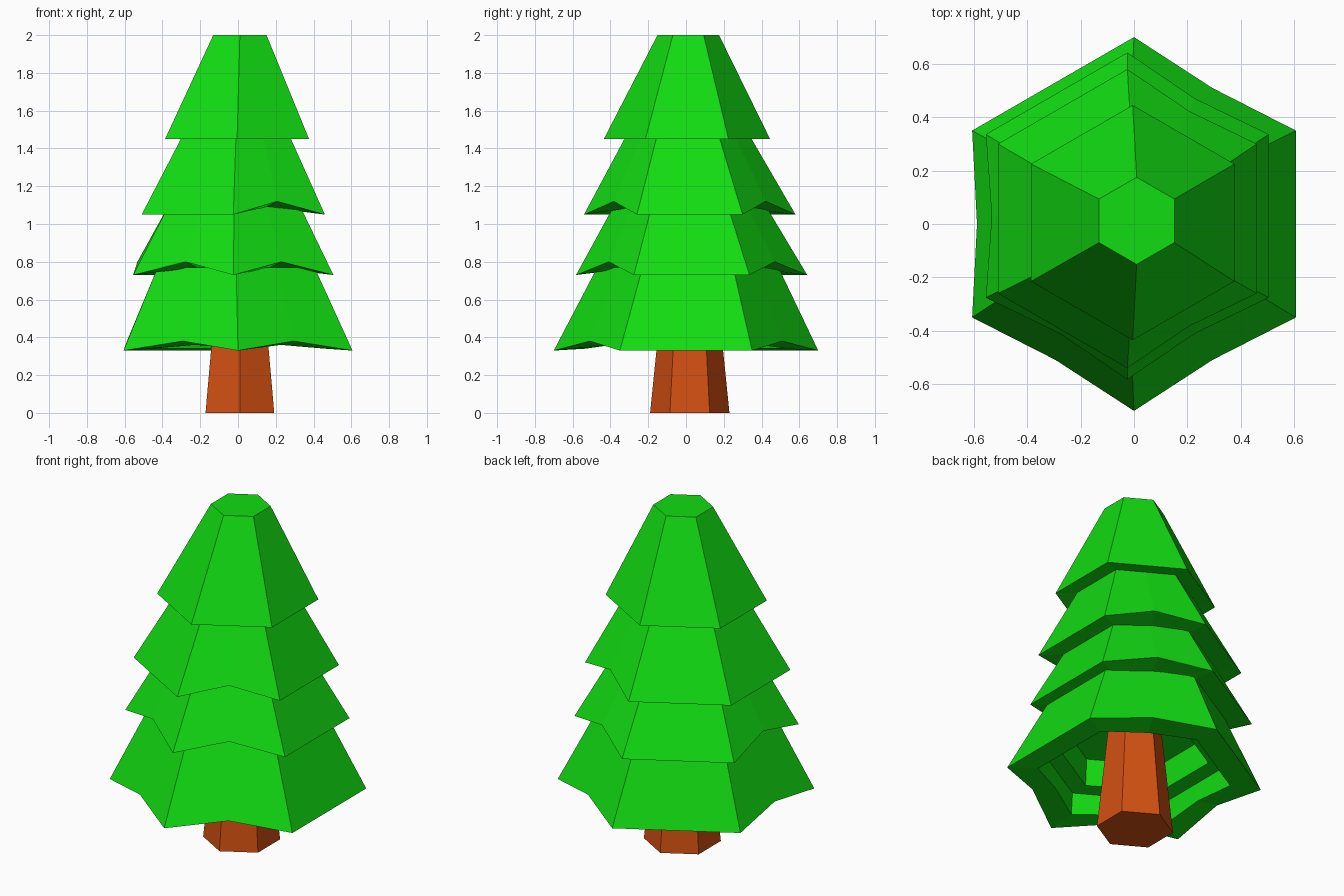
import bpy
import bmesh
from math import cos, sin, pi

if "Cube" in bpy.data.objects:
    bpy.data.objects.remove(bpy.data.objects["Cube"])


def make_material(name, colour):
    mat = bpy.data.materials.new(name)
    mat.use_nodes = True
    mat.diffuse_color = colour
    mat.node_tree.nodes["Principled BSDF"].inputs["Base Color"].default_value = colour
    return mat


green = make_material("leaf green", (0.006, 0.72, 0.006, 1))
brown = make_material("bark brown", (0.64, 0.08, 0.006, 1))


def hexagon(centre, radius, z, lift=0.0, notched=()):
    """Hexagon with a point at each edge middle; notched edges rise there."""
    points = []
    for i in range(12):
        angle, r, rise = i * pi / 6, radius, 0.0
        if i % 2 == 0:
            r *= cos(pi / 6)
            if i * 30 in notched:
                r *= 1 - 0.6 * lift
                rise = lift
        points.append((centre[0] + r * cos(angle), centre[1] + r * sin(angle), z + rise))
    return points


def loft(name, rings, mat):
    """Skin a stack of rings and cap both ends."""
    bm = bmesh.new()
    loops = [[bm.verts.new(p) for p in ring] for ring in rings]
    for low, high in zip(loops, loops[1:]):
        for i in range(12):
            j = (i + 1) % 12
            bm.faces.new((low[i], low[j], high[j], high[i]))
    bm.faces.new(loops[0])
    bm.faces.new(loops[-1])
    bmesh.ops.recalc_face_normals(bm, faces=bm.faces)
    mesh = bpy.data.meshes.new(name)
    bm.to_mesh(mesh)
    bm.free()
    mesh.materials.append(mat)
    obj = bpy.data.objects.new(name, mesh)
    bpy.context.collection.objects.link(obj)
    return obj


# Trunk
loft("trunk", [hexagon((0.01, 0.02), 0.21, 0),
               hexagon((0.01, 0.02), 0.145, 0.64)], brown)

# Lowest branches, with a stepped hollow underneath
four_sides = (60, 180, 240, 300)
o = (0, 0)
loft("branches_lowest", [
    hexagon((-0.01, 0.01), 0.48, 0.77),
    hexagon(o, 0.70, 0.33, 0.05, four_sides),
    hexagon(o, 0.53, 0.34, 0.02, four_sides),
    hexagon(o, 0.52, 0.47),
    hexagon(o, 0.41, 0.47),
    hexagon(o, 0.40, 0.63)], green)

# Upper branches: name, centre, base radius, base z, top centre, top radius, top z, notches
tiers = [
    ("branches_lower", (-0.025, 0.03), 0.612, 0.73, (-0.02, 0.02), 0.40, 1.10, four_sides),
    ("branches_upper", (-0.025, 0.02), 0.56, 1.05, (-0.01, 0.01), 0.32, 1.48, (60, 300)),
    ("branches_top", (-0.005, 0.005), 0.44, 1.45, (0.01, 0.012), 0.163, 2.0, ()),
]
for name, base, radius, z, top, top_radius, top_z, notched in tiers:
    loft(name, [
        hexagon(top, top_radius, top_z),
        hexagon(base, radius, z, 0.07, notched),
        hexagon(base, radius - 0.16, z + 0.02, 0.02, notched)], green)
